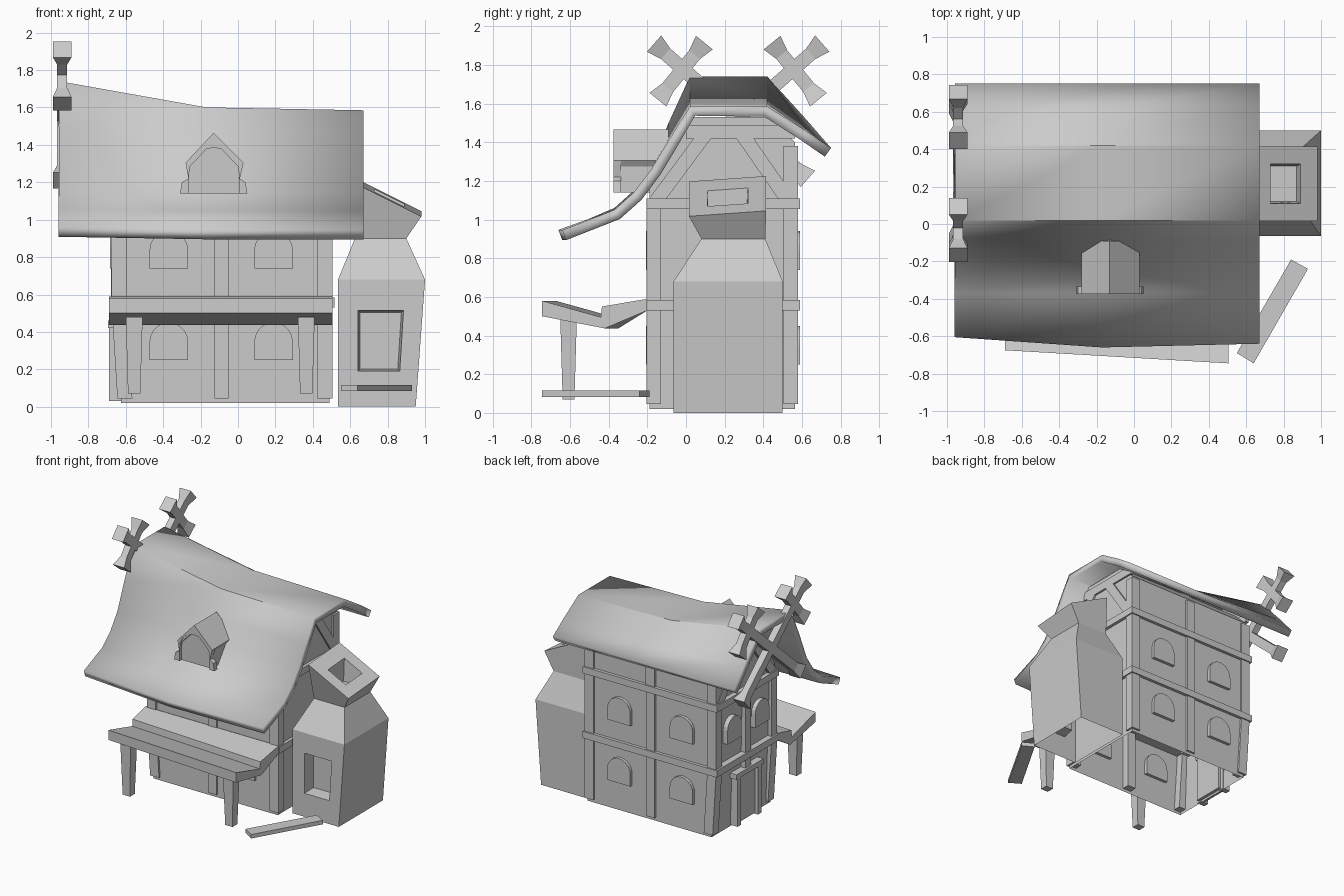
import bpy, bmesh, math
from mathutils import Vector

cube = bpy.data.objects.get("Cube")
if cube:
    bpy.data.objects.remove(cube)

mat = bpy.data.materials.new("light_grey")
mat.use_nodes = True
GREY = (0.6, 0.6, 0.6, 1)
mat.diffuse_color = GREY
mat.node_tree.nodes["Principled BSDF"].inputs["Base Color"].default_value = GREY


def finish(name, bm, smooth=None):
    bmesh.ops.recalc_face_normals(bm, faces=bm.faces)
    mesh = bpy.data.meshes.new(name)
    bm.to_mesh(mesh)
    bm.free()
    mesh.materials.append(mat)
    ob = bpy.data.objects.new(name, mesh)
    bpy.context.collection.objects.link(ob)
    if smooth:
        bpy.ops.object.select_all(action='DESELECT')
        ob.select_set(True)
        bpy.context.view_layer.objects.active = ob
        bpy.ops.object.shade_smooth_by_angle(angle=math.radians(smooth))
    return ob


def loft_mesh(rings, closed=True, cap_start=True, cap_end=True):
    """Skin a list of rings that share one point count."""
    bm = bmesh.new()
    rows = [[bm.verts.new(p) for p in ring] for ring in rings]
    n = len(rows[0])
    for a, b in zip(rows, rows[1:]):
        for i in range(n if closed else n - 1):
            j = (i + 1) % n
            bm.faces.new((a[i], a[j], b[j], b[i]))
    if cap_start:
        bm.faces.new(rows[0])
    if cap_end:
        bm.faces.new(rows[-1])
    return bm


def prism(name, pts, axis, a, b, smooth=None):
    """Extrude a profile of (y, z) along x, or of (x, z) along y."""
    place = (lambda d, p: (d, p[0], p[1])) if axis == 'x' else (lambda d, p: (p[0], d, p[1]))
    bm = loft_mesh([[place(d, p) for p in pts] for d in (a, b)])
    return finish(name, bm, smooth)


def rect(x0, x1, y0, y1, z):
    """Rectangle ring; z is a height or a function of x and y."""
    h = z if callable(z) else (lambda x, y: z)
    return [(x, y, h(x, y)) for x, y in ((x0, y0), (x1, y0), (x1, y1), (x0, y1))]


def box(name, x0, x1, y0, y1, z0, z1, shift=0, shrink=0):
    low = rect(x0 + shift + shrink, x1 + shift - shrink, y0 + shrink, y1 - shrink, z0)
    return finish(name, loft_mesh([low, rect(x0, x1, y0, y1, z1)]))


def arch(c, z0, r, height, steps=10):
    """Round-topped outline, from bottom right over to bottom left."""
    top = [(c + r * math.cos(math.pi * i / steps), z0 + height - r + r * math.sin(math.pi * i / steps))
           for i in range(steps + 1)]
    return [(c + r, z0)] + top + [(c - r, z0)]


# House walls, open underneath
profile = [(-.19, .02), (.565, .02), (.565, 1.4), (.43, 1.53), (.04, 1.53), (-.08, 1.32), (-.19, 1.16)]
bm = loft_mesh([[(x, y, z) for y, z in profile] for x in (-.66, .49)])
bmesh.ops.recalc_face_normals(bm, faces=bm.faces)
bmesh.ops.delete(bm, geom=[f for f in bm.faces if f.normal.z < -.9], context='FACES_ONLY')
for v in bm.verts:
    if v.co.z < .1 and v.co.x < 0:
        v.co.x += .035
finish("house_walls", bm)

# Floor belts
for name, z0, z1 in (("lower_belt", .53, .585), ("upper_belt", 1.055, 1.11)):
    box(name, -.69, .515, -.205, .59, z0, z1)

# Timber posts on the walls
for story, z0, z1, lean in (("lower", .045, .53, .03), ("upper", .585, 1.055, 0)):
    for side, y0, y1 in (("front", -.205, -.13), ("back", .505, .58)):
        box(f"{story}_{side}_right_post", -.675, -.595, y0, y1, z0, z1, lean)
        box(f"{story}_{side}_middle_post", -.125, -.05, y0, y1, z0, z1)
        box(f"{story}_{side}_left_post", .425, .505, y0, y1, z0, z1)
for x in (-.675, -.125, .425):
    box("attic_back_post", x, x + .08, .505, .58, 1.11, 1.38)
box("gable_wall_post", -.68, -.62, .14, .21, .45, 1.055)

# Arched windows on front, back and the door side
for z in (.25, .74):
    for x in (-.37, .19):
        prism("front_window", arch(x, z, .103, .2), 'y', -.207, -.165)
        prism("back_window", arch(x, z, .103, .2), 'y', .54, .59)
for y in (0, .355):
    prism("side_window", arch(y, .74, .09, .2), 'x', -.685, -.63)

# Door
box("door_panel", -.665, -.6, .04, .3, .04, .42)
for y in (.02, .28):
    box("door_jamb", -.69, -.62, y, y + .045, .03, .43)
box("door_lintel", -.695, -.62, 0, .345, .42, .46)

# Gable timbers at both ends
for x0, x1 in ((-.68, -.65), (.48, .505)):
    box("gable_tie_beam", x0, x1, 0, .565, 1.42, 1.49)
    prism("gable_front_brace", [(-.19, 1.11), (-.1, 1.11), (.13, 1.42), (.04, 1.42)], 'x', x0, x1)
    prism("gable_back_brace", [(.565, 1.11), (.475, 1.11), (.26, 1.42), (.35, 1.42)], 'x', x0, x1)

# Swaybacked main roof: y, z, and how much each line rises at the right end
lines = [(-.64, .945, .015), (-.37, 1.05, .01), (-.27, 1.14, .01), (-.18, 1.26, .02), (-.09, 1.41, .09),
         (.02, 1.585, .155), (.42, 1.585, .155), (.62, 1.46, .06), (.75, 1.37, 0)]
rings = []
for x, rise, eave in ((-.96, 1, .035), (-.17, .1, -.02), (.67, 0, 0)):
    rings.append([(x + .01 * rise * (z - .95), y + (eave if y < -.5 else 0), z + rise * up)
                  for y, z, up in lines])
bm = loft_mesh(rings, False, False, False)
roof = finish("main_roof", bm)
if sum((p.normal.z for p in roof.data.polygons)) < 0:
    roof.data.flip_normals()
thick = roof.modifiers.new("thickness", 'SOLIDIFY')
thick.thickness = .055
thick.offset = -1
bpy.context.view_layer.objects.active = roof
roof.select_set(True)
bpy.ops.object.shade_smooth_by_angle(angle=math.radians(32))

# Dormer: body, gabled frame with an arched opening, recessed pane
gable = [(.05, 1.14), (.04, 1.2), (.01, 1.22), (.03, 1.305), (-.13, 1.465), (-.28, 1.305),
         (-.265, 1.22), (-.3, 1.2), (-.31, 1.14)]
prism("dormer_frame", gable + arch(-.128, 1.14, .133, .245)[::-1], 'y', -.375, -.335)
prism("dormer_body", [(.01, 1.14), (.01, 1.29), (-.13, 1.43), (-.265, 1.29), (-.265, 1.14)], 'y', -.35, -.05)
prism("dormer_roof", [(.03, 1.305), (-.13, 1.465), (-.28, 1.305), (-.265, 1.275), (-.13, 1.42), (.01, 1.275)],
      'y', -.37, -.09)


# Crossed finial beams on the right gable end, flared at their tips
def flared_beam(name, p, q):
    p, q = Vector((-.94, *p)), Vector((-.94, *q))
    along = (q - p).normalized()
    across = along.cross(Vector((1, 0, 0)))
    length = (q - p).length
    rings = []
    for s, w, t in ((0, .056, .05), (.08, .036, .027), (length - .08, .036, .027), (length, .056, .05)):
        rings.append([p + along * s + across * w * a + Vector((t * b, 0, 0))
                      for a, b in ((-1, -1), (1, -1), (1, 1), (-1, 1))])
    finish(name, loft_mesh(rings))


for side, turn in (("front", lambda y: y), ("back", lambda y: .54 - y)):
    flared_beam(f"{side}_long_finial", (turn(-.165), 1.91), (turn(.63), 1.21))
    flared_beam(f"{side}_short_finial", (turn(.095), 1.915), (turn(-.145), 1.62))

# Porch roof, slightly skewed, on two posts
porch = [(-.745, .58), (-.44, .495), (-.435, .55), (-.2, .59), (-.2, .53), (-.42, .437), (-.745, .5)]
bm = loft_mesh([[(x, y + (skew if y < -.3 else 0), z) for y, z in porch]
                for x, skew in ((-.69, .07), (.505, 0))])
finish("porch_roof", bm, 25)
for x in (-.6, .32):
    box("porch_post", x, x + .09, -.65, -.565, .07, .48, 0, .012)

# Chimney oven: open base, sloped shoulders, slanted flue with a hole
slant = lambda x, y: 1.2 - .5 * (x - .64) + .07 * (y - .2)
rings = [rect(.535, .95, -.065, .5, 0), rect(.535, 1, -.065, .5, .68), rect(.625, .9, .08, .41, .9),
         rect(.62, .98, .015, .415, slant), rect(.73, .89, .11, .32, slant), rect(.73, .87, .12, .31, .98)]
bm = loft_mesh(rings, True, False, True)
bmesh.ops.recalc_face_normals(bm, faces=bm.faces)
front = next(f for f in bm.faces if all(abs(v.co.y + .065) < .001 for v in f.verts))
bmesh.ops.inset_individual(bm, faces=[front], thickness=.08)
for v in front.verts:
    high, right = v.co.z > .34, v.co.x > .76
    v.co.x = (.885 if high else .865) if right else .642
    v.co.z = .515 if high else .19
bmesh.ops.inset_individual(bm, faces=[front], thickness=.016)
for v in front.verts:
    v.co.y += .1
finish("chimney_oven", bm)

# Loose plank lying by the oven
corners = [(.55, -.69), (.64, -.745), (.93, -.24), (.84, -.19)]
finish("plank", loft_mesh([[(x, y, z) for x, y in corners] for z in (.083, .115)]))
